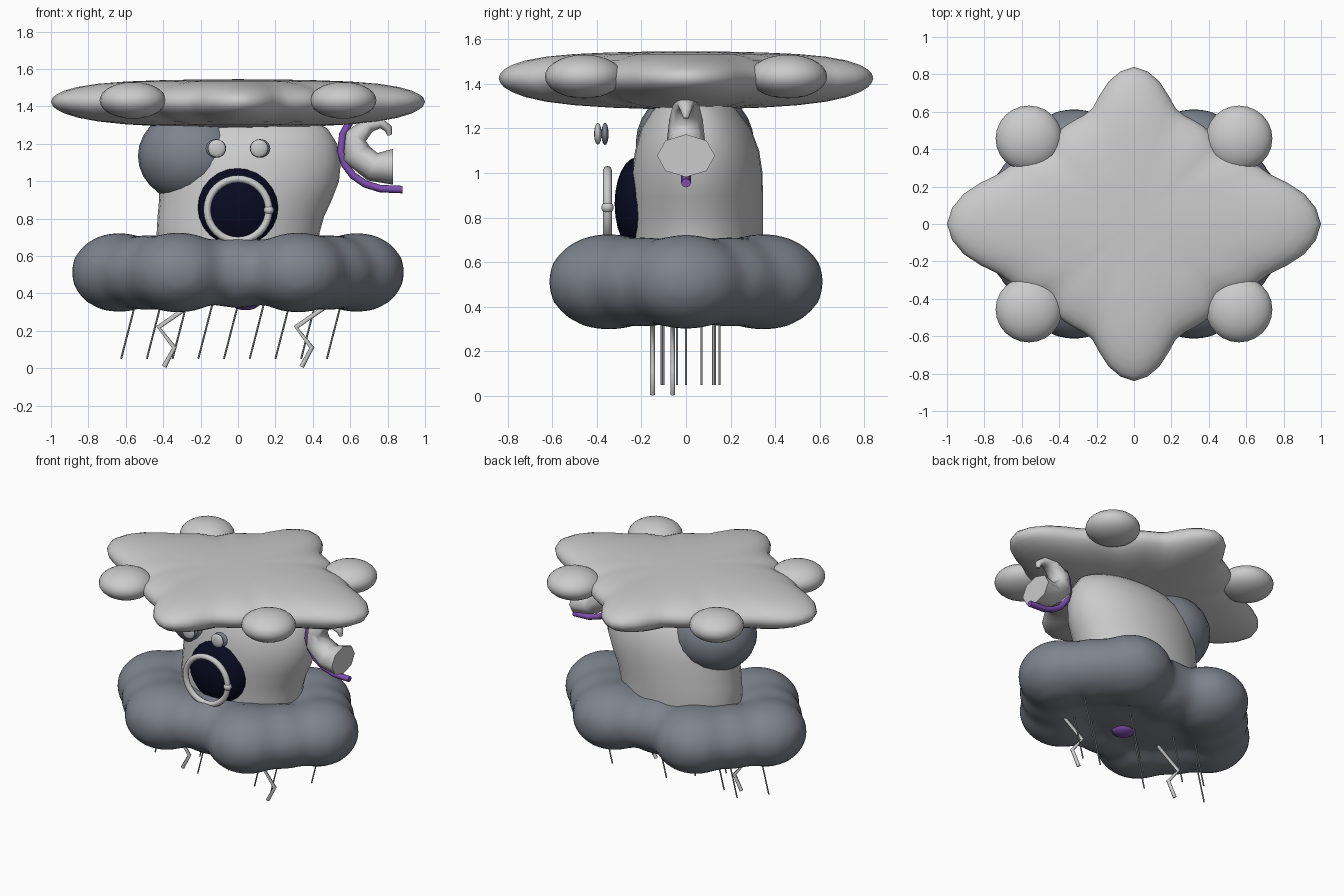
import bpy, bmesh, math
from mathutils import Vector, Matrix

if "Cube" in bpy.data.objects:
    bpy.data.objects.remove(bpy.data.objects["Cube"])


def material(name, r, g, b):
    m = bpy.data.materials.new(name)
    m.diffuse_color = (r, g, b, 1)
    m.use_nodes = True
    m.node_tree.nodes["Principled BSDF"].inputs["Base Color"].default_value = m.diffuse_color
    return m


LIGHT = material("light_grey", 0.60, 0.60, 0.60)
DARK = material("storm_grey", 0.21, 0.23, 0.27)
NAVY = material("deep_navy", 0.003, 0.003, 0.016)
PURPLE = material("purple", 0.22, 0.08, 0.45)
RAIN = material("rain_grey", 0.30, 0.31, 0.33)


def finish(name, bm, mat):
    bmesh.ops.recalc_face_normals(bm, faces=bm.faces)
    me = bpy.data.meshes.new(name)
    bm.to_mesh(me)
    bm.free()
    me.materials.append(mat)
    ob = bpy.data.objects.new(name, me)
    bpy.context.collection.objects.link(ob)
    return ob


def ellipsoids(name, items, mat, u=24, v=14):
    """One object made of (centre, radii) ellipsoids."""
    bm = bmesh.new()
    for c, r in items:
        mtx = Matrix.Translation(c) @ Matrix.Diagonal((*r, 1))
        bmesh.ops.create_uvsphere(bm, u_segments=u, v_segments=v, radius=1, matrix=mtx)
    for f in bm.faces:
        f.smooth = True
    return finish(name, bm, mat)


def loft(name, rings, mat):
    """Skin closed rings of points; the end caps stay flat."""
    bm = bmesh.new()
    rows = [[bm.verts.new(p) for p in ring] for ring in rings]
    n = len(rows[0])
    for a, b in zip(rows, rows[1:]):
        for i in range(n):
            j = (i + 1) % n
            bm.faces.new((a[i], a[j], b[j], b[i])).smooth = True
    bm.faces.new(rows[0])
    bm.faces.new(rows[-1])
    return finish(name, bm, mat)


def tube(name, path, y, mat, sides=8):
    """Tube along (x, z, radius in plane, radius in y) points at constant y."""
    rings = []
    for i, (x, z, r, ry) in enumerate(path):
        a, b = path[max(i - 1, 0)], path[min(i + 1, len(path) - 1)]
        t = Vector((b[0] - a[0], b[1] - a[1])).normalized()
        ring = []
        for k in range(sides):
            w = math.tau * k / sides
            c = r * math.cos(w)
            ring.append((x - t.y * c, y + ry * math.sin(w), z + t.x * c))
        rings.append(ring)
    return loft(name, rings, mat)


# Lower storm cloud: six lobes and bridges round a core, blended together
lobes = [((0, 0, 0.515), (0.66, 0.47, 0.18))]
for s in (-1, 1):
    lobes.append(((0.635 * s, 0, 0.512), (0.262, 0.28, 0.217)))
    for t in (-1, 1):
        lobes.append(((0.32 * s, 0.345 * t, 0.512), (0.28, 0.28, 0.22)))
        lobes.append(((0.48 * s, 0.19 * t, 0.512), (0.26, 0.25, 0.205)))
for t in (-1, 1):
    lobes.append(((0, 0.29 * t, 0.512), (0.25, 0.22, 0.198)))
cloud = ellipsoids("storm_cloud", lobes, DARK)
rm = cloud.modifiers.new("blend", 'REMESH')
rm.mode = 'VOXEL'
rm.voxel_size = 0.035
rm.use_smooth_shade = True
sm = cloud.modifiers.new("soften", 'SMOOTH')
sm.factor = 0.5
sm.iterations = 12

# Flat top cloud: star outline sampled every 10 degrees of one quadrant
QUAD = [1.0, 0.925, 0.775, 0.70, 0.61, 0.64, 0.64, 0.655, 0.775, 0.84]
OUT = QUAD + QUAD[-2::-1]
OUT = OUT + OUT[-2:0:-1]


def outline(i):
    """Outline radius at i * 5 degrees."""
    k = i // 2
    if i % 2 == 0:
        return OUT[k % 36]
    p = [OUT[(k + d) % 36] for d in (-1, 0, 1, 2)]
    return (9 * (p[1] + p[2]) - p[0] - p[3]) / 16


STEPS = [0.02, 0.2, 0.4, 0.6, 0.75, 0.86, 0.93, 0.97, 0.99]
levels = [(s, -0.094, -0.046) for s in STEPS] + [(1.0, 0, 0)]
levels += [(s, 0.092, 0.028) for s in STEPS[::-1]]
rings = []
for s, edge, dome in levels:
    z = 1.425 + edge * math.sqrt(1 - s ** 6) + dome * (1 - s * s)
    rings.append([(s * outline(i) * math.cos(math.radians(5 * i)),
                   s * outline(i) * math.sin(math.radians(5 * i)), z) for i in range(72)])
loft("top_cloud", rings, LIGHT)

# Separate puffs on the diagonals of the top cloud
for s in (-1, 1):
    for t in (-1, 1):
        ellipsoids("top_puff", [((0.562 * s, 0.457 * t, 1.432), (0.178, 0.176, 0.098))], LIGHT)

# Body: elliptical sections (z, centre x, radius x, centre y, radius y)
SECTIONS = [(0.50, 0, 0.42, 0.05, 0.285), (0.72, 0, 0.435, 0.05, 0.295),
            (0.81, 0.015, 0.445, 0.05, 0.295), (0.90, 0.04, 0.462, 0.05, 0.295),
            (1.00, 0.06, 0.48, 0.05, 0.293), (1.10, 0.068, 0.482, 0.05, 0.278),
            (1.20, 0.08, 0.45, 0.045, 0.245), (1.28, 0.095, 0.385, 0.04, 0.19),
            (1.33, 0.10, 0.29, 0.04, 0.135), (1.36, 0.10, 0.15, 0.04, 0.07)]
rings = []
for z, cx, rx, cy, ry in SECTIONS:
    rings.append([(cx + rx * math.cos(math.tau * i / 32),
                   cy + ry * math.sin(math.tau * i / 32), z) for i in range(32)])
loft("body", rings, LIGHT)

# Dark bulge on the upper left of the body
ellipsoids("dark_bulge", [((-0.25, 0.04, 1.135), (0.285, 0.265, 0.25))], DARK)

# Round dark porthole, its ring and the ring's knob
ellipsoids("porthole", [((0, -0.22, 0.86), (0.215, 0.10, 0.21))], NAVY, 20, 12)
rings = []
for i in range(33):
    w = math.tau * i / 32
    d = Vector((math.cos(w), 0, math.sin(w)))
    rings.append([Vector((0, -0.352, 0.847)) + d * (0.165 + 0.02 * math.cos(math.tau * k / 8))
                  + Vector((0, 0.02 * math.sin(math.tau * k / 8), 0)) for k in range(8)])
loft("porthole_ring", rings, LIGHT)
ellipsoids("ring_knob", [((0.165, -0.352, 0.845), (0.028, 0.028, 0.025))], LIGHT, 12, 8)

# Eyes floating in front: dark disc behind, light disc ahead
for s in (-1, 1):
    ellipsoids("eye_back", [((0.118 * s, -0.363, 1.175), (0.055, 0.016, 0.05))], DARK, 16, 10)
    ellipsoids("eye_front", [((0.113 * s, -0.395, 1.175), (0.048, 0.017, 0.048))], LIGHT, 16, 10)

# Curled horn at the right with a purple band around its outside
tube("horn", [(0.83, 1.077, 0.096, 0.13), (0.72, 1.077, 0.078, 0.11), (0.63, 1.15, 0.08, 0.085),
              (0.63, 1.24, 0.06, 0.075), (0.70, 1.30, 0.04, 0.06), (0.765, 1.31, 0.028, 0.04),
              (0.805, 1.28, 0.022, 0.025), (0.81, 1.245, 0.012, 0.012)], 0, LIGHT)
tube("horn_band", [(x, z, 0.02, 0.022) for x, z in
                   [(0.60, 1.32), (0.56, 1.25), (0.55, 1.16), (0.57, 1.09), (0.615, 1.03),
                    (0.68, 0.985), (0.76, 0.96), (0.88, 0.955)]], 0, PURPLE)

# Purple spot under the storm cloud
ellipsoids("purple_spot", [((0.04, -0.06, 0.345), (0.075, 0.075, 0.035))], PURPLE, 12, 8)

# Slanted rain streaks
for i, y in enumerate([-0.04, 0.12, 0.07, -0.15, 0, 0.13, -0.1, -0.11, 0.15]):
    x = -0.625 + 0.1375 * i
    tube("rain_streak", [(x, 0.05, 0.005, 0.005), (x + 0.085, 0.38, 0.005, 0.005)], y, RAIN, 6)

# Lightning bolts
for dx, y in ((0, -0.06), (0.735, -0.15)):
    tube("lightning", [(x + dx, z, 0.013, 0.012) for x, z in
                       [(-0.25, 0.34), (-0.425, 0.22), (-0.34, 0.11), (-0.395, 0.008)]],
         y, LIGHT, 6)
